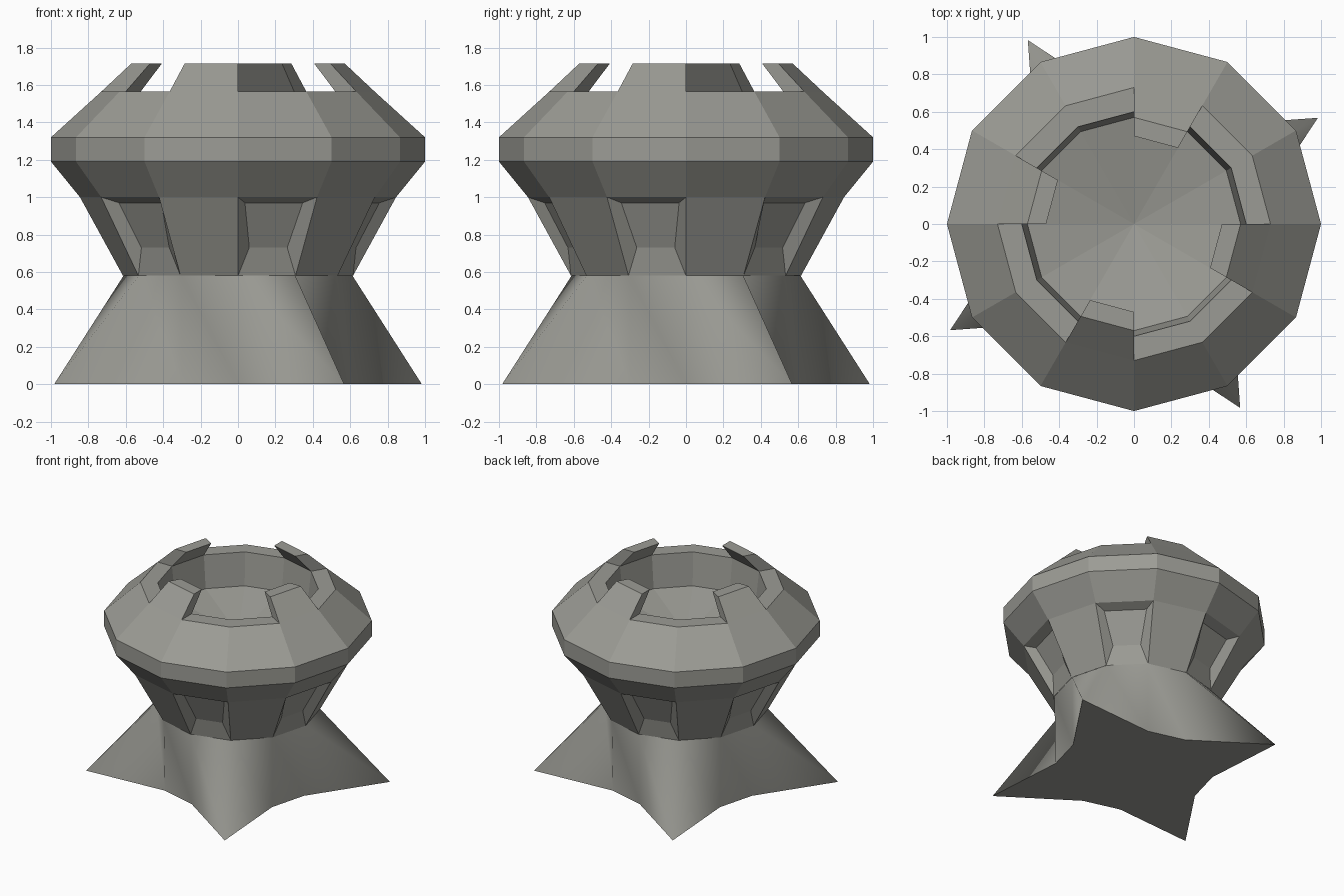
import bpy, bmesh, math

if "Cube" in bpy.data.objects:
    bpy.data.objects.remove(bpy.data.objects["Cube"])

N = 12
STEP = math.radians(30)

stone = bpy.data.materials.new("warm grey")
stone.diffuse_color = (0.33, 0.33, 0.30, 1)
stone.use_nodes = True
stone.node_tree.nodes["Principled BSDF"].inputs["Base Color"].default_value = stone.diffuse_color


def pt(i, r, z):
    """Point on ring corner i."""
    return (r * math.cos(i * STEP), r * math.sin(i * STEP), z)


def side_pt(i, apothem, t, z):
    """Point on the side between corners i and i+1, t along the tangent."""
    a = (i + 0.5) * STEP
    return (apothem * math.cos(a) - t * math.sin(a),
            apothem * math.sin(a) + t * math.cos(a), z)


def finish(bm, name):
    me = bpy.data.meshes.new(name)
    bm.to_mesh(me)
    bm.free()
    me.materials.append(stone)
    ob = bpy.data.objects.new(name, me)
    bpy.context.collection.objects.link(ob)
    return ob


# Flared base: four pointed feet, twisted smoothly into the round neck
bm = bmesh.new()
low = [bm.verts.new(pt(i, 1.135 if i % 3 == 1 else 0.60, 0)) for i in range(N)]
top = [bm.verts.new(pt(i, 0.61, 0.583)) for i in range(N)]
for i in range(N):
    j = (i + 1) % N
    for tri in ((low[i], low[j], top[i]), (low[j], top[j], top[i])):
        bm.faces.new(tri).smooth = True
bm.faces.new(low[::-1])
bm.faces.new(top)
finish(bm, "flared_base")

# Twelve-sided body with ledge, inner wall and dished floor
profile = [(0.615, 0.58), (0.845, 1.0), (1.0, 1.19), (1.0, 1.32),
           (0.73, 1.565), (0.60, 1.565), (0.57, 1.30)]
bm = bmesh.new()
rings = [[bm.verts.new(pt(i, r, z)) for i in range(N)] for r, z in profile]
for k in range(len(rings) - 1):
    a, b = rings[k], rings[k + 1]
    for i in range(N):
        j = (i + 1) % N
        outer = [a[i], a[j], b[j], b[i]]
        if k == 0 and i % 2 == 1:
            # recessed panel on every second side of the neck
            inner = [bm.verts.new(side_pt(i, *p)) for p in (
                (0.625, -0.105, 0.73), (0.625, 0.105, 0.73),
                (0.74, 0.16, 0.97), (0.74, -0.16, 0.97))]
            bm.faces.new(inner)
            for m in range(4):
                n = (m + 1) % 4
                bm.faces.new((outer[m], outer[n], inner[n], inner[m]))
        else:
            bm.faces.new(outer)
centre = bm.verts.new((0, 0, 1.17))
for i in range(N):
    bm.faces.new((rings[-1][i], rings[-1][(i + 1) % N], centre))
finish(bm, "body")

# Four raised battlements leaning inward on the ledge
bm = bmesh.new()
for i in (2, 5, 8, 11):
    quads = [[bm.verts.new(pt(c, r, z)) for r, z in
              ((0.73, 1.565), (0.57, 1.715), (0.47, 1.715), (0.60, 1.565))]
             for c in (i, i + 1)]
    bm.faces.new(quads[0])
    bm.faces.new(quads[1][::-1])
    for m in range(4):
        n = (m + 1) % 4
        bm.faces.new((quads[0][m], quads[1][m], quads[1][n], quads[0][n]))
bmesh.ops.recalc_face_normals(bm, faces=bm.faces[:])
finish(bm, "battlements")
